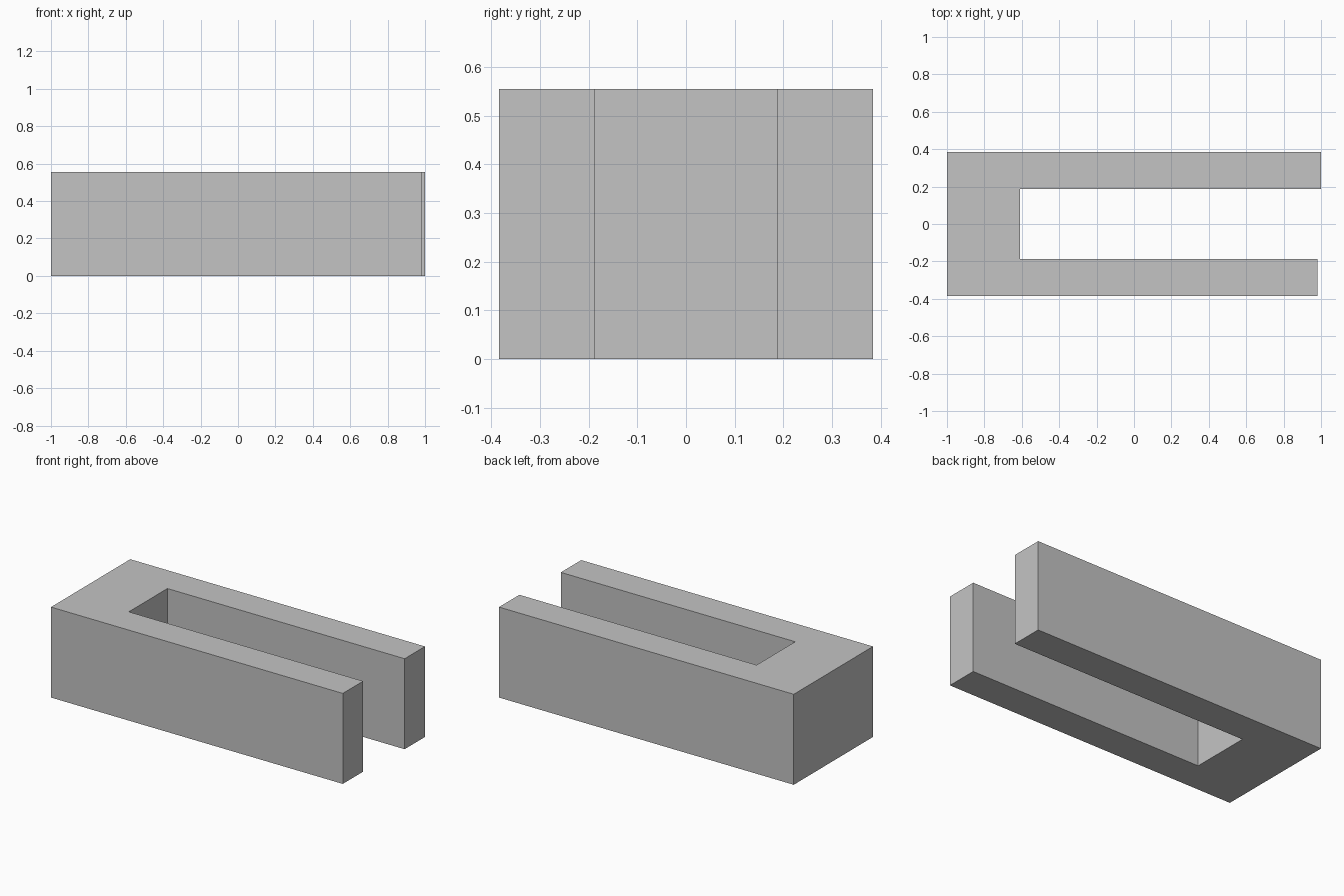
import bpy
import bmesh

if "Cube" in bpy.data.objects:
    bpy.data.objects.remove(bpy.data.objects["Cube"])

HEIGHT = 0.555

# Plain grey finish
grey = bpy.data.materials.new("light_grey")
grey.diffuse_color = (0.55, 0.55, 0.55, 1.0)
grey.use_nodes = True
grey.node_tree.nodes["Principled BSDF"].inputs["Base Color"].default_value = grey.diffuse_color

# U-shaped plan: solid left end, two arms, front arm slightly shorter
outline = [
    (-1.0, -0.384), (0.98, -0.384), (0.98, -0.187), (-0.61, -0.187),
    (-0.61, 0.187), (1.0, 0.187), (1.0, 0.384), (-1.0, 0.384),
]

# Extrude the plan upward into the block
bm = bmesh.new()
base = bm.faces.new([bm.verts.new((x, y, 0)) for x, y in outline])
top = bmesh.ops.extrude_face_region(bm, geom=[base], use_keep_orig=True)
top_verts = [g for g in top["geom"] if isinstance(g, bmesh.types.BMVert)]
bmesh.ops.translate(bm, verts=top_verts, vec=(0, 0, HEIGHT))
bmesh.ops.recalc_face_normals(bm, faces=bm.faces)

mesh = bpy.data.meshes.new("u_shaped_block")
bm.to_mesh(mesh)
bm.free()
mesh.materials.append(grey)
block = bpy.data.objects.new("u_shaped_block", mesh)
bpy.context.collection.objects.link(block)
